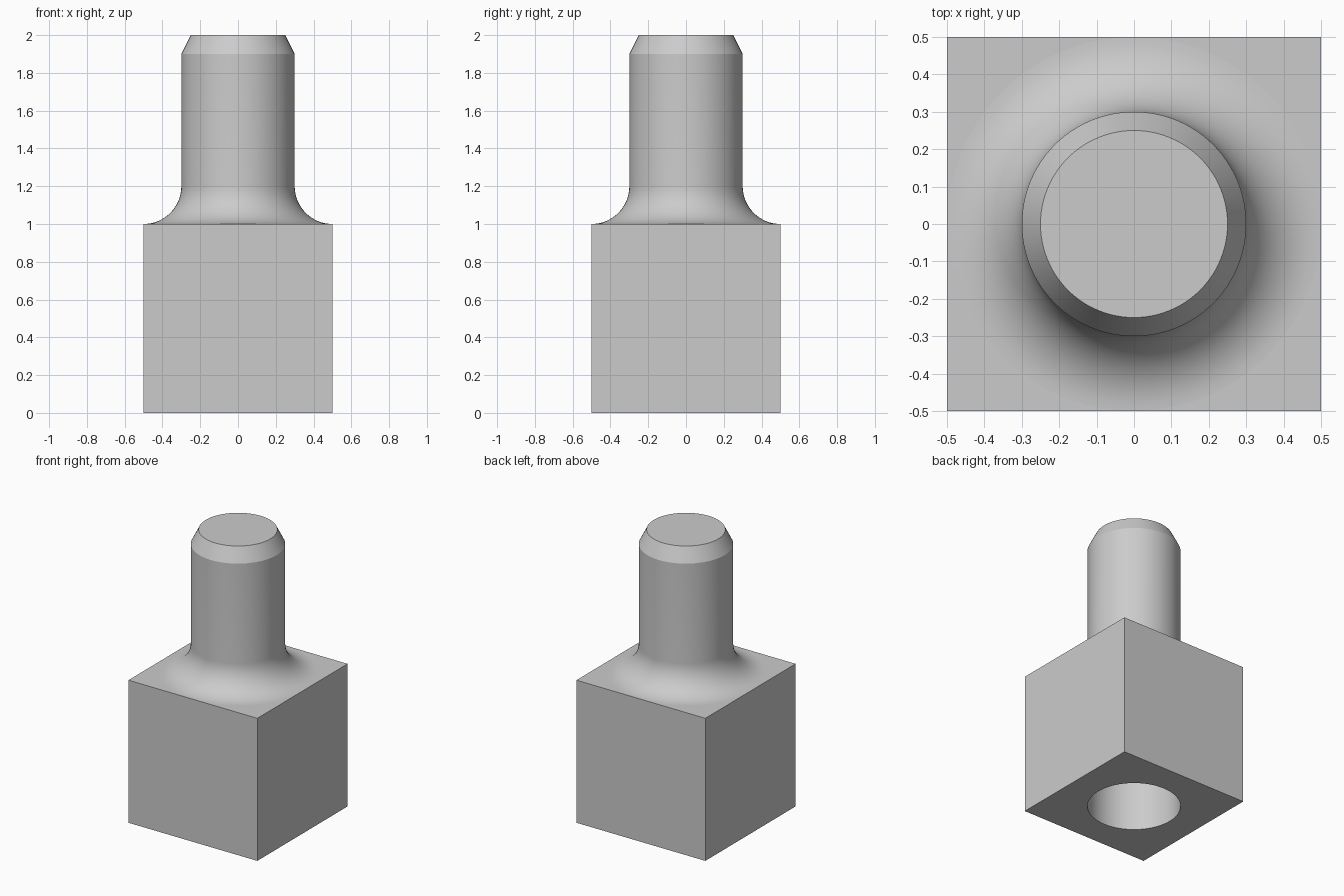
import bpy, bmesh, math
from mathutils import Vector

if "Cube" in bpy.data.objects:
    bpy.data.objects.remove(bpy.data.objects["Cube"], do_unlink=True)

SEGMENTS = 96
STUD_R, FILLET, BLOCK_TOP, TOP = 0.3, 0.2, 1.0, 2.0

# Single plain grey
grey = bpy.data.materials.new("light grey")
grey.use_nodes = True
color = (0.6, 0.6, 0.6, 1)
grey.diffuse_color = color
grey.node_tree.nodes["Principled BSDF"].inputs["Base Color"].default_value = color


def smooth(obj):
    bpy.ops.object.select_all(action="DESELECT")
    obj.select_set(True)
    bpy.context.view_layer.objects.active = obj
    bpy.ops.object.shade_smooth_by_angle(angle=math.radians(25))


# Square block with a round socket bored up to the stud base
bpy.ops.mesh.primitive_cube_add(size=1, location=(0, 0, BLOCK_TOP / 2))
block = bpy.context.object
block.name = "block"
block.data.materials.append(grey)

bpy.ops.mesh.primitive_cylinder_add(vertices=SEGMENTS, radius=STUD_R, depth=2,
                                    location=(0, 0, BLOCK_TOP / 2))
cutter = bpy.context.object
cutter.name = "socket_cutter"
cutter.data.materials.append(grey)

bore = block.modifiers.new("socket", "BOOLEAN")
bore.operation = "DIFFERENCE"
bore.solver = "EXACT"
bore.object = cutter
bpy.context.view_layer.objects.active = block
bpy.ops.object.modifier_apply(modifier=bore.name)
bpy.data.objects.remove(cutter, do_unlink=True)
smooth(block)

# Stud profile: socket roof, concave fillet, shaft, chamfer, flat top
profile = [(0, BLOCK_TOP)]
for i in range(17):
    a = math.pi / 2 * i / 16
    profile.append((STUD_R + FILLET * (1 - math.sin(a)),
                    BLOCK_TOP + FILLET * (1 - math.cos(a))))
profile += [(STUD_R, TOP - 0.1), (STUD_R - 0.05, TOP), (0, TOP)]

bm = bmesh.new()
verts = [bm.verts.new((r, 0, z)) for r, z in profile]
edges = [bm.edges.new(pair) for pair in zip(verts, verts[1:])]
bmesh.ops.spin(bm, geom=verts + edges, cent=(0, 0, 0), axis=(0, 0, 1),
               angle=math.tau, steps=SEGMENTS, use_merge=False)
bmesh.ops.remove_doubles(bm, verts=bm.verts, dist=0.0001)
bmesh.ops.recalc_face_normals(bm, faces=bm.faces)
mesh = bpy.data.meshes.new("stud")
bm.to_mesh(mesh)
bm.free()
stud = bpy.data.objects.new("stud", mesh)
bpy.context.collection.objects.link(stud)
mesh.materials.append(grey)
smooth(stud)
